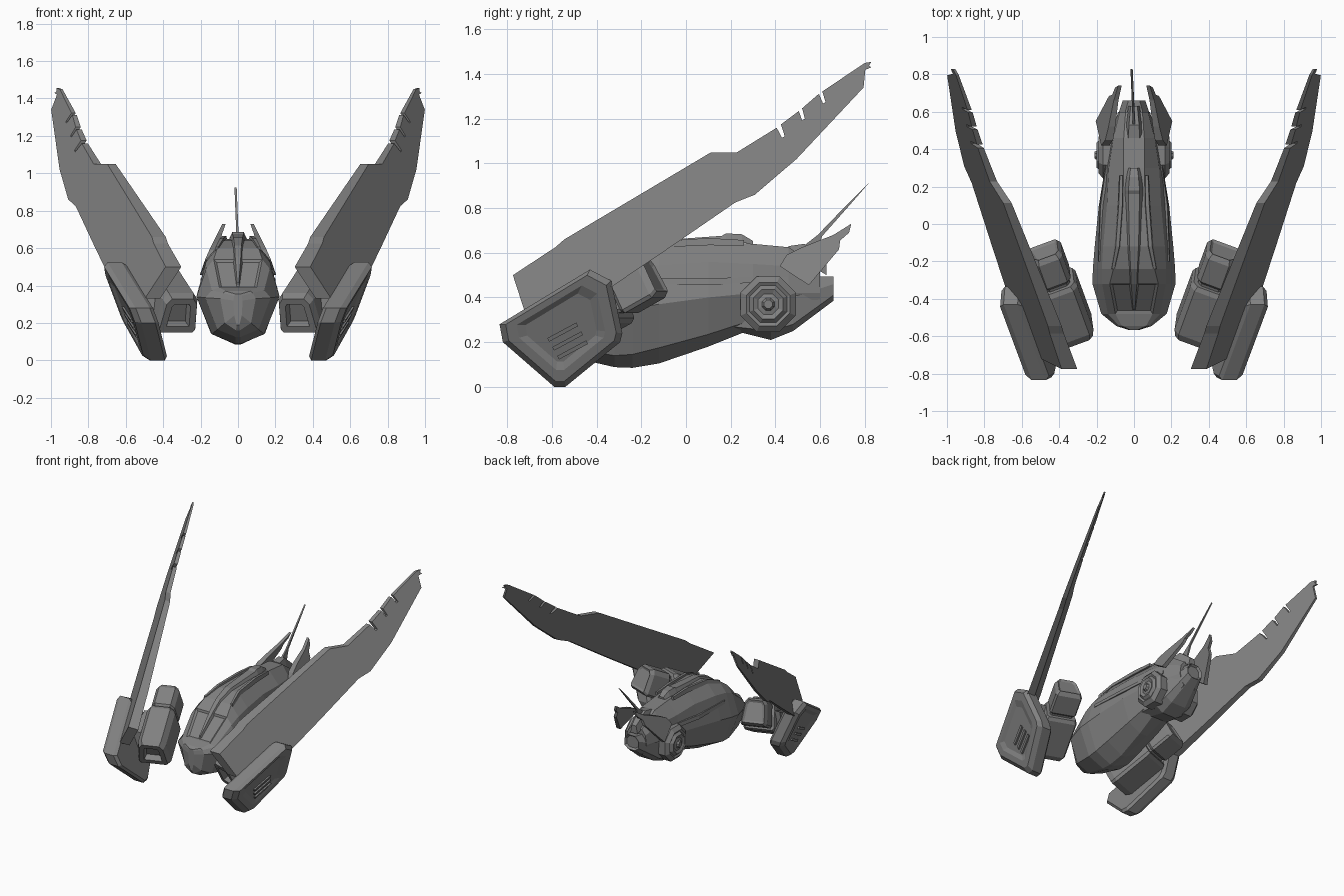
import bpy, bmesh, math
from mathutils import Vector

cube = bpy.data.objects.get("Cube")
if cube:
    bpy.data.objects.remove(cube)

hull_grey = bpy.data.materials.new("hull grey")
hull_grey.use_nodes = True
GREY = (0.22, 0.22, 0.22, 1)
hull_grey.diffuse_color = GREY
hull_grey.node_tree.nodes["Principled BSDF"].inputs["Base Color"].default_value = GREY


def loft(name, rings, mirror=True, recess=None):
    """Skin a row of rings, cap both ends; recess(face) gives (inset, depth) steps."""
    bm = bmesh.new()
    rows = [[bm.verts.new(p) for p in ring] for ring in rings]
    n = len(rows[0])
    for a, b in zip(rows, rows[1:]):
        for i in range(n):
            j = (i + 1) % n
            bm.faces.new((a[i], a[j], b[j], b[i]))
    bm.faces.new(rows[0])
    bm.faces.new(rows[-1])
    bmesh.ops.recalc_face_normals(bm, faces=bm.faces)
    if recess:
        for face in list(bm.faces):
            for width, depth in recess(face):
                bmesh.ops.inset_region(bm, faces=[face], thickness=width, use_even_offset=True)
                face.normal_update()
                bmesh.ops.translate(bm, verts=face.verts, vec=face.normal * depth)
    mesh = bpy.data.meshes.new(name)
    bm.to_mesh(mesh)
    bm.free()
    mesh.materials.append(hull_grey)
    ob = bpy.data.objects.new(name, mesh)
    bpy.context.collection.objects.link(ob)
    if mirror:
        ob.modifiers.new("mirror", "MIRROR")
    return ob


def slab(name, outline, plane, half, mirror=True):
    """Plate with a side outline (y, z) lying on the surface x = plane(y, z)."""
    return loft(name, [[(plane(y, z) + s * half(y), y, z) for y, z in outline]
                       for s in (-1, 1)], mirror)


def hull(name, sections, recess=None):
    """Symmetric loft: each section is y and its right half outline (x, z)."""
    return loft(name, [[(x, y, z) for x, z in half] + [(-x, y, z) for x, z in reversed(half)]
                       for y, half in sections], False, recess)


def bar(name, path, mirror):
    """Low rail: path points (x, y, z, half width, half height)."""
    return loft(name, [[(x - w, y, z - h), (x + w, y, z - h), (x + w * .6, y, z + h),
                        (x - w * .6, y, z + h)] for x, y, z, w, h in path], mirror)


# Main hull with a keeled belly and a sunken windscreen
def windscreen(f):
    c = f.calc_center_median()
    return [(.014, -.01)] if abs(c.x) < .01 and -.45 < c.y < -.35 and c.z > .4 else []


hull("main_hull", [
    (-.568, [(.008, .19), (.02, .24), (.025, .32), (.02, .345), (.015, .355)]),
    (-.545, [(.01, .16), (.07, .2), (.095, .33), (.08, .36), (.065, .37)]),
    (-.48, [(.012, .125), (.11, .165), (.175, .335), (.14, .375), (.1, .39)]),
    (-.32, [(.015, .088), (.14, .14), (.222, .34), (.17, .49), (.13, .54)]),
    (-.24, [(.015, .085), (.145, .145), (.22, .35), (.172, .525), (.11, .6)]),
    (-.12, [(.015, .105), (.14, .175), (.21, .37), (.165, .545), (.085, .64)]),
    (.1, [(.03, .18), (.13, .235), (.188, .4), (.145, .56), (.06, .65)]),
    (.3, [(.05, .26), (.11, .3), (.155, .42), (.135, .55), (.055, .64)]),
    (.46, [(.06, .26), (.1, .3), (.125, .42), (.11, .54), (.055, .625)]),
    (.6, [(.05, .34), (.07, .37), (.085, .42), (.075, .49), (.045, .53)]),
], windscreen)

# Lower tail housing
hull("tail_housing", [
    (.2, [(.05, .255), (.11, .27), (.12, .3), (.1, .34)]),
    (.38, [(.06, .21), (.12, .25), (.13, .36), (.1, .48)]),
    (.48, [(.06, .25), (.11, .28), (.12, .4), (.08, .49)]),
    (.66, [(.03, .385), (.06, .41), (.06, .46), (.03, .495)]),
], lambda f: [(.012, -.015)] if f.calc_center_median().y > .65 else [])


# Octagonal side drums with stepped hubs
def octagon(x, r):
    return [(x, .368 + r * math.cos(math.pi * (k + .5) / 4),
             .37 + r * math.sin(math.pi * (k + .5) / 4)) for k in range(8)]


loft("side_drum", [octagon(x, r) for x, r in (
    (.07, .11), (.1, .134), (.165, .134), (.19, .105), (.182, .09), (.2, .072),
    (.19, .05), (.195, .03), (.21, .02))])

# Spine and rails along the back
bar("back_spine", [(0, -.46, .405, .008, .012), (0, -.32, .54, .025, .014),
                   (0, -.24, .6, .03, .014), (0, -.12, .642, .04, .014),
                   (0, .16, .66, .05, .016), (0, .18, .665, .05, .022), (0, .25, .665, .04, .018),
                   (0, .3, .645, .03, .008)], False)
bar("back_rail", [(.112, -.24, .595, .012, .012), (.088, -.12, .638, .016, .014),
                  (.072, .1, .65, .016, .016), (.068, .26, .645, .012, .012)], True)
# Shoulder strips along each flank
bar("shoulder_strip", [(.185, -.2, .475, .008, .012), (.17, .1, .47, .014, .014),
                       (.142, .3, .48, .014, .014), (.115, .46, .48, .01, .012)], True)

# Tail fins and mast
slab("tail_fin", [(.42, .54), (.45, .59), (.52, .625), (.66, .68), (.74, .73), (.73, .69),
                  (.69, .655), (.685, .615), (.55, .455)],
     lambda y, z: .19 - .41 * (z - .45), lambda y: .022 - .04 * (y - .42))
slab("mast", [(.5, .61), (.59, .68), (.72, .815), (.83, .925), (.728, .808), (.61, .675), (.57, .56)],
     lambda y, z: -.012 * (z - .6) / .3, lambda y: .006, False)
bar("mast_base", [(0, .46, .61, .05, .02), (0, .53, .6, .045, .04), (0, .63, .53, .03, .03)], False)


# Raked wings with notched trailing tips
def wing_plane(y, z):
    return 1.075 + .652 * y - .449 * z


slab("wing", [(-.72, .33), (-.775, .5), (-.585, .625), (-.545, .66), (.112, 1.05), (.228, 1.05),
              (.406, 1.16), (.43, 1.115), (.442, 1.122), (.425, 1.175),
              (.505, 1.235), (.52, 1.193), (.532, 1.2), (.52, 1.247),
              (.595, 1.312), (.614, 1.268), (.625, 1.276), (.61, 1.322),
              (.8, 1.45), (.83, 1.455), (.82, 1.44), (.83, 1.43), (.803, 1.42), (.795, 1.34),
              (.495, 1.02), (.308, .86), (.22, .825), (-.116, .594), (-.33, .45), (-.5, .36)],
     wing_plane, lambda y: .042 - .022 * (y + .78))


# Outer pods: tilted hexagonal slabs with a shallow sunken outer panel
POD = [(-.835, .28), (-.82, .2), (-.59, 0), (-.54, 0), (-.295, .2), (-.285, .24),
       (-.335, .475), (-.43, .525)]


def pod_plane(y, z):
    return .572 + .129 * y + .402 * z


def pod_ring(offset, scale):
    ring = [(-.56 + (y + .56) * scale, .27 + (z - .27) * scale) for y, z in POD]
    return [(pod_plane(y, z) + offset, y, z) for y, z in ring]


loft("outer_pod", [pod_ring(o, s) for o, s in (
    (-.125, .92), (-.105, 1), (-.03, 1), (0, .9), (0, .72), (-.014, .58))])
for k in (-1, 0, 1):
    cy, cz = -.53 + .022 * k, .205 - .04 * k
    slab("pod_slat", [(cy + sy * .065 - sz * .004, cz + sy * .035 + sz * .008)
                      for sy, sz in ((-1, -1), (1, -1), (1, 1), (-1, 1))],
         lambda y, z: pod_plane(y, z) - .012, lambda y: .01)

# Inner engines: angled housings in two blocks
start, axis = Vector((.31, -.6, .245)), Vector((.195, .53, .3)).normalized()
side = axis.cross(Vector((0, 0, 1))).normalized()
up = side.cross(axis)
PROFILE = [(-.105, -.125), (.105, -.125), (.118, -.105), (.1, .07), (.07, .11),
           (-.07, .11), (-.1, .07), (-.118, -.105)]


def engine_ring(s, k):
    return [start + axis * s + side * (u * k) + up * (v * k) for u, v in PROFILE]


loft("engine_front", [engine_ring(s, k) for s, k in ((0, .86), (.04, 1), (.32, 1), (.345, .9))],
     recess=lambda f: [(.035, 0), (.008, -.045)] if f.normal.dot(axis) < -.9 else [])
loft("engine_rear", [engine_ring(s, k) for s, k in (
    (.33, .68), (.36, .7), (.375, .82), (.52, .82), (.55, .68))],
     recess=lambda f: [(.015, -.01)] if f.normal.dot(axis) > .9 else [])

# Pylon joining engine and pod
bar("pylon", [(.46, -.54, .29, .07, .06), (.5, -.36, .36, .07, .07)], True)
